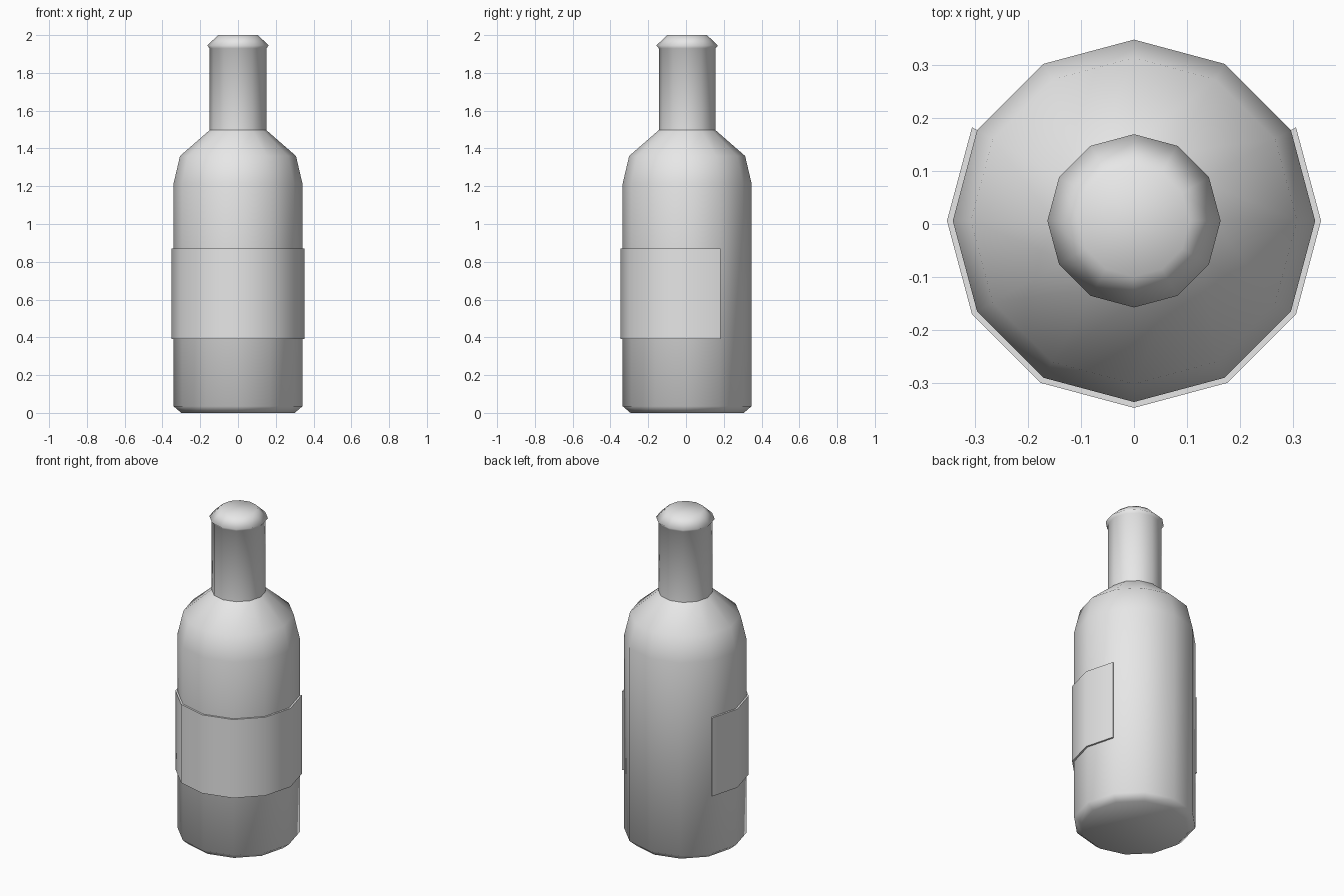
import bpy, bmesh
from math import cos, sin, radians

SIDES = 12
CENTRE_Y = 0.006

cube = bpy.data.objects.get("Cube")
if cube:
    bpy.data.objects.remove(cube, do_unlink=True)

grey = bpy.data.materials.new("plain_grey")
grey.use_nodes = True
colour = (0.8, 0.8, 0.8, 1)
grey.diffuse_color = colour
grey.node_tree.nodes["Principled BSDF"].inputs["Base Color"].default_value = colour


def ring_point(radius, step, z):
    a = radians(360 / SIDES * step)
    return (radius * cos(a), CENTRE_Y + radius * sin(a), z)


def finish(name, bm, angle):
    bmesh.ops.recalc_face_normals(bm, faces=bm.faces)
    mesh = bpy.data.meshes.new(name)
    bm.to_mesh(mesh)
    bm.free()
    mesh.materials.append(grey)
    obj = bpy.data.objects.new(name, mesh)
    bpy.context.collection.objects.link(obj)
    bpy.ops.object.select_all(action="DESELECT")
    obj.select_set(True)
    bpy.context.view_layer.objects.active = obj
    bpy.ops.object.shade_smooth_by_angle(angle=radians(angle))
    return obj


def lathe(name, profile, cap_start, cap_end):
    """Turned part from (radius, height) pairs."""
    bm = bmesh.new()
    rings = [[bm.verts.new(ring_point(r, i, z)) for i in range(SIDES)]
             for r, z in profile]
    for low, high in zip(rings, rings[1:]):
        for i in range(SIDES):
            j = (i + 1) % SIDES
            bm.faces.new((low[i], low[j], high[j], high[i]))
    if cap_start:
        bm.faces.new(rings[0][::-1])
    if cap_end:
        bm.faces.new(rings[-1])
    return finish(name, bm, 100)


# Body with bevelled foot and sloping shoulder
lathe("bottle_body", [(0.30, 0), (0.341, 0.035), (0.341, 1.215),
                      (0.307, 1.36), (0.15, 1.497)], True, False)

# Neck with a flared, domed stopper
lathe("bottle_neck", [(0.15, 1.497), (0.15, 1.93), (0.163, 1.945),
                      (0.105, 2.0)], False, True)

# Label wrapped round the front two thirds of the body
bm = bmesh.new()
sections = []
for step in range(-7, 2):
    sections.append([bm.verts.new(ring_point(r, step, z)) for r, z in
                     ((0.339, 0.39), (0.352, 0.39), (0.352, 0.87), (0.339, 0.87))])
for a, b in zip(sections, sections[1:]):
    for i in range(4):
        j = (i + 1) % 4
        bm.faces.new((a[i], b[i], b[j], a[j]))
bm.faces.new(sections[0])
bm.faces.new(sections[-1][::-1])
finish("front_label", bm, 50)
